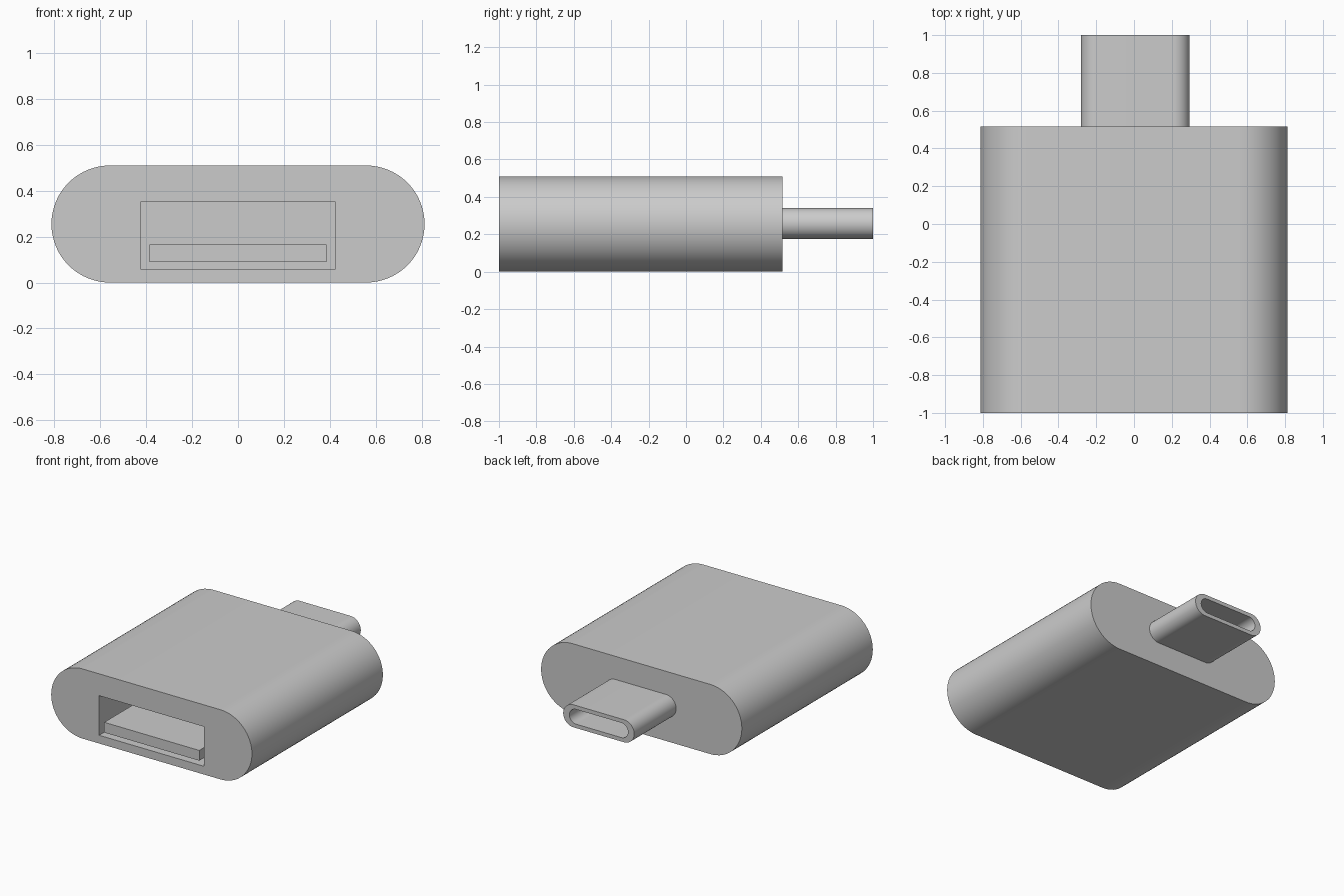
import bpy
import bmesh
from math import pi, cos, sin, radians

default = bpy.data.objects.get("Cube")
if default:
    bpy.data.objects.remove(default, do_unlink=True)

grey = bpy.data.materials.new("plain grey")
grey.use_nodes = True
colour = (0.6, 0.6, 0.6, 1)
grey.diffuse_color = colour
grey.node_tree.nodes["Principled BSDF"].inputs["Base Color"].default_value = colour


def stadium(width, height, cx, cz, steps=32):
    """Outline with fully rounded left and right ends."""
    r = height / 2
    points = []
    for side in (1, -1):
        for i in range(steps + 1):
            a = -pi / 2 + pi * i / steps
            points.append((cx + side * (width / 2 - r + r * cos(a)),
                           cz + side * r * sin(a)))
    return points


def rectangle(x, z0, z1):
    return [(-x, z0), (x, z0), (x, z1), (-x, z1)]


def extrude(name, outline, y0, y1):
    """Solid made by sweeping an x-z outline along y."""
    bm = bmesh.new()
    face = bm.faces.new([bm.verts.new((x, y0, z)) for x, z in outline])
    swept = bmesh.ops.extrude_face_region(bm, geom=[face])["geom"]
    bmesh.ops.translate(bm, vec=(0, y1 - y0, 0),
                        verts=[v for v in swept if isinstance(v, bmesh.types.BMVert)])
    bmesh.ops.recalc_face_normals(bm, faces=bm.faces)
    mesh = bpy.data.meshes.new(name)
    bm.to_mesh(mesh)
    bm.free()
    mesh.materials.append(grey)
    obj = bpy.data.objects.new(name, mesh)
    bpy.context.collection.objects.link(obj)
    return obj


def hollow(obj, cutter):
    """Cut a recess and discard the cutter."""
    cutter.hide_render = True
    mod = obj.modifiers.new("recess", 'BOOLEAN')
    mod.operation = 'DIFFERENCE'
    mod.solver = 'EXACT'
    mod.object = cutter
    graph = bpy.context.evaluated_depsgraph_get()
    mesh = bpy.data.meshes.new_from_object(obj.evaluated_get(graph))
    obj.modifiers.clear()
    obj.data = mesh
    bpy.data.objects.remove(cutter, do_unlink=True)


# Housing with a rectangular socket in the front
body = extrude("adapter_body", stadium(1.626, 0.51, 0, 0.255), -1, 0.515)
hollow(body, extrude("socket_cutter", rectangle(0.425, 0.06, 0.35), -1.1, 0))

# Contact tongue, flush with the socket mouth
tongue = extrude("socket_tongue", rectangle(0.385, 0.09, 0.165), -0.998, 0.02)

# Hollow rounded plug at the back
plug = extrude("plug_shell", stadium(0.575, 0.165, 0.007, 0.258), 0.51, 1)
hollow(plug, extrude("plug_cutter", stadium(0.475, 0.108, 0.007, 0.258), 0.53, 1.1))

# Smooth rounded sides, crisp rims
bpy.ops.object.select_all(action='DESELECT')
for obj in (body, tongue, plug):
    obj.select_set(True)
bpy.context.view_layer.objects.active = body
bpy.ops.object.shade_smooth_by_angle(angle=radians(30))
